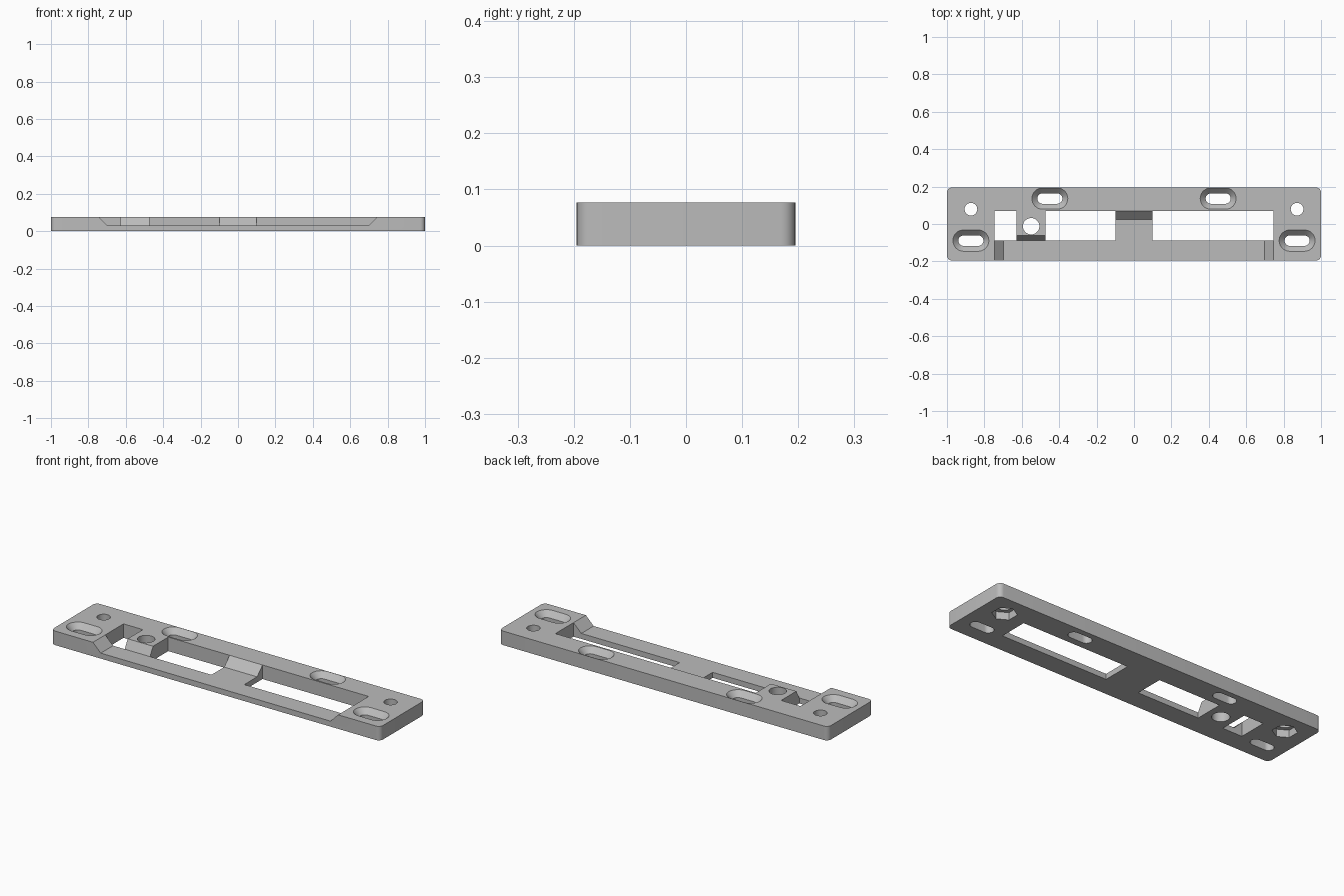
import bpy, bmesh
from math import pi, cos, sin, radians

if "Cube" in bpy.data.objects:
    bpy.data.objects.remove(bpy.data.objects["Cube"], do_unlink=True)

TOP = 0.077        # plate thickness
LEDGE = 0.03       # thickness of the lowered front rail
END = 0.745        # half length of the opening
FRONT, BACK = -0.088, 0.07   # opening edges
HIGH = 0.1         # cutters rise above the plate

grey = bpy.data.materials.new("light_grey")
grey.use_nodes = True
colour = (0.5, 0.5, 0.5, 1)
grey.diffuse_color = colour
grey.node_tree.nodes["Principled BSDF"].inputs["Base Color"].default_value = colour


def loft(name, rings):
    """Closed solid through rings of matching points."""
    bm = bmesh.new()
    loops = [[bm.verts.new(p) for p in ring] for ring in rings]
    n = len(loops[0])
    for a, b in zip(loops, loops[1:]):
        for i in range(n):
            j = (i + 1) % n
            bm.faces.new((a[i], a[j], b[j], b[i]))
    bm.faces.new(loops[0])
    bm.faces.new(loops[-1])
    bmesh.ops.recalc_face_normals(bm, faces=bm.faces)
    mesh = bpy.data.meshes.new(name)
    bm.to_mesh(mesh)
    bm.free()
    mesh.materials.append(grey)
    ob = bpy.data.objects.new(name, mesh)
    bpy.context.collection.objects.link(ob)
    return ob


def stadium(x, y, z, r, half=0.0, steps=16):
    """Rounded slot outline, or a circle when half is zero."""
    pts = []
    for side, start in ((1, -pi / 2), (-1, pi / 2)):
        for i in range(steps + (1 if half else 0)):
            a = start + pi * i / steps
            pts.append((x + side * half + r * cos(a), y + r * sin(a), z))
    return pts


def box(name, x0, x1, y0, y1, z0, z1):
    return loft(name, [[(x0, y0, z), (x1, y0, z), (x1, y1, z), (x0, y1, z)]
                       for z in (z0, z1)])


def prism_x(name, x0, x1, profile):
    return loft(name, [[(x, y, z) for y, z in profile] for x in (x0, x1)])


cutters = []

# Lowered front rail with sloped ends
slope = TOP - LEDGE
half = [(END - slope, LEDGE), (END, TOP), (END, HIGH)]
outline = half + [(-x, z) for x, z in reversed(half)]
cutters.append(loft("rail_recess", [[(x, y, z) for x, z in outline]
                                    for y in (-0.3, FRONT)]))

# Three through windows
for x0, x1 in ((-END, -0.627), (-0.473, -0.1), (0.1, END)):
    cutters.append(box("window", x0, x1, FRONT, BACK, -0.05, HIGH))

# Lowered centre bridge, ramped up at the back
cutters.append(prism_x("bridge_recess", -0.11, 0.11, [
    (-0.12, LEDGE), (BACK - slope, LEDGE), (BACK, TOP), (BACK, HIGH), (-0.12, HIGH)]))

# Sloped front of the small block
cutters.append(prism_x("block_slope", -0.64, -0.46, [
    (-0.12, LEDGE), (FRONT, LEDGE), (-0.062, TOP), (-0.062, HIGH), (-0.12, HIGH)]))

# Countersunk slots
for x, y in ((-0.872, -0.089), (0.872, -0.089), (-0.45, 0.136), (0.45, 0.136)):
    cutters.append(loft("screw_slot", [
        stadium(x, y, z, r, 0.039)
        for z, r in ((-0.05, 0.028), (TOP - 0.03, 0.028), (TOP, 0.057), (HIGH, 0.057))]))

# Bolt holes with hexagonal nut pockets underneath
for x in (-0.872, 0.872):
    cutters.append(loft("bolt_hole", [stadium(x, 0.079, z, 0.034) for z in (-0.05, HIGH)]))
    cutters.append(loft("nut_pocket", [stadium(x, 0.079, z, 0.062, steps=3)
                                       for z in (-0.05, 0.04)]))

# Hole through the small block
cutters.append(loft("block_hole", [stadium(-0.55, -0.012, z, 0.044) for z in (-0.05, HIGH)]))

# Base plate with rounded upright corners
plate = box("mounting_plate", -1, 1, -0.195, 0.195, 0, TOP)
bm = bmesh.new()
bm.from_mesh(plate.data)
upright = [e for e in bm.edges if abs(e.verts[0].co.z - e.verts[1].co.z) > 0.01]
bmesh.ops.bevel(bm, geom=upright, offset=0.026, segments=6, profile=0.5, affect='EDGES')
bm.to_mesh(plate.data)
bm.free()

# Cut everything out of the plate
bpy.context.view_layer.objects.active = plate
for cutter in cutters:
    cutter.hide_render = True
    mod = plate.modifiers.new("cut", 'BOOLEAN')
    mod.operation = 'DIFFERENCE'
    mod.solver = 'EXACT'
    mod.object = cutter
    bpy.ops.object.modifier_apply(modifier=mod.name)
for cutter in cutters:
    bpy.data.objects.remove(cutter, do_unlink=True)

for ob in bpy.context.selected_objects:
    ob.select_set(False)
plate.select_set(True)
bpy.ops.object.shade_smooth_by_angle(angle=radians(30))
